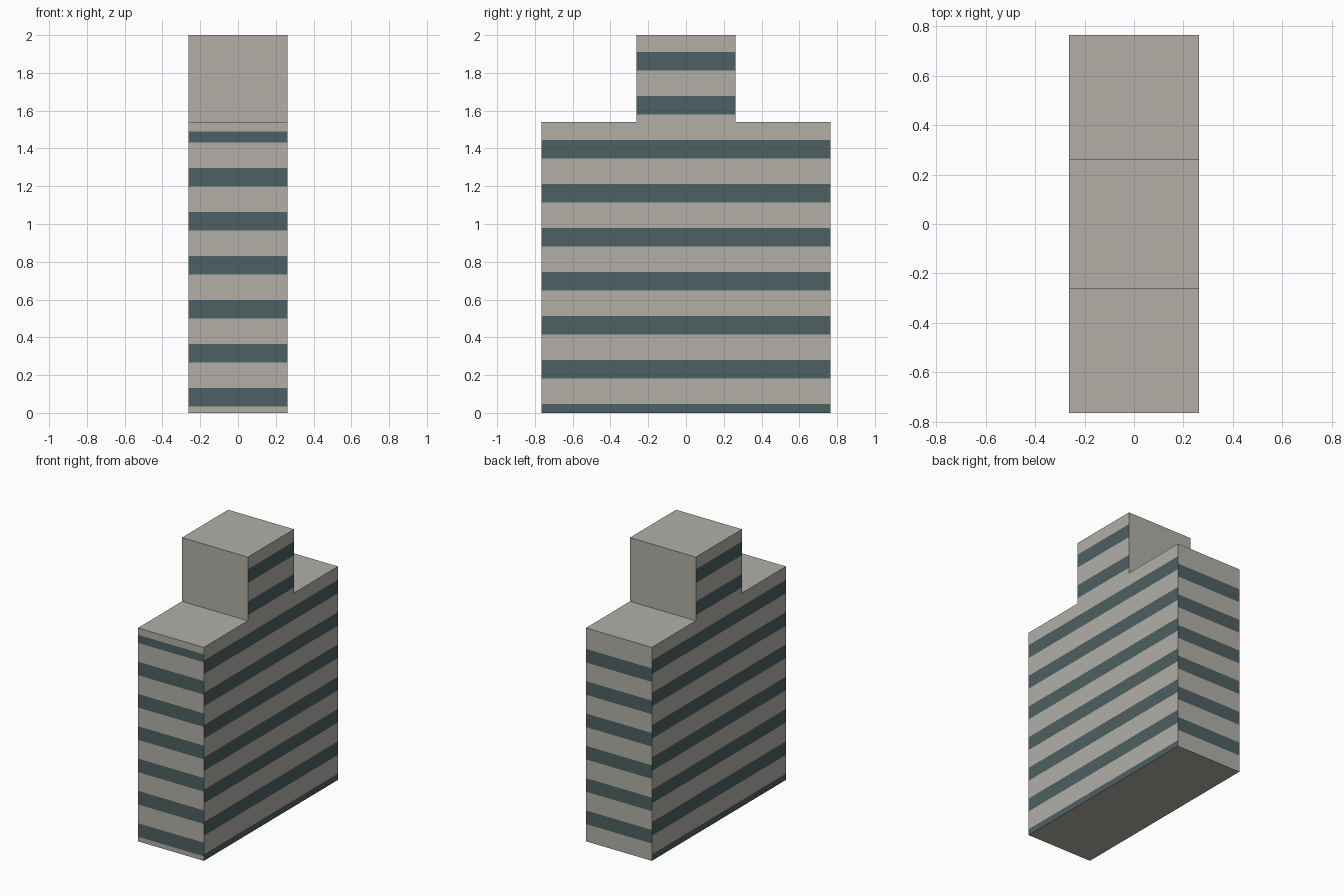
import bpy, bmesh
from mathutils import Vector

cube = bpy.data.objects.get("Cube")
if cube:
    bpy.data.objects.remove(cube, do_unlink=True)


def material(name, rgb):
    m = bpy.data.materials.new(name)
    m.use_nodes = True
    m.diffuse_color = (*rgb, 1)
    m.node_tree.nodes["Principled BSDF"].inputs["Base Color"].default_value = (*rgb, 1)
    return m


CONCRETE = material("pale concrete", (0.445, 0.43, 0.39))
GLASS = material("dark teal glass", (0.076, 0.117, 0.122))

HALF_X, HALF_Y, TOWER_Y = 0.263, 0.765, 0.263
ROOF, TOP = 1.54, 2.0
FLOOR_STEP, BAND = 0.2332, 0.098


def facing(bm, axis):
    return [f for f in bm.faces if f.normal.dot(axis) > 0.99]


def slice_faces(bm, faces, point, normal):
    geom = set(faces)
    for f in faces:
        geom.update(f.edges)
        geom.update(f.verts)
    bmesh.ops.bisect_plane(bm, geom=list(geom), dist=1e-5,
                           plane_co=point, plane_no=normal)


def window_bands(bm, axis, first, low, high):
    """Cut horizontal glass bands into one outer wall."""
    axis = Vector(axis)
    reach = HALF_X if axis.x else HALF_Y

    def wall():
        bm.normal_update()
        return [f for f in facing(bm, axis)
                if f.calc_center_median().dot(axis) > reach - 0.01]

    bands = [(first + i * FLOOR_STEP, first + i * FLOOR_STEP + BAND) for i in range(-1, 10)]
    # the front wall's uppermost band is shorter, below the parapet edge
    if axis.y:
        bands = [(a, min(b, 1.49)) for a, b in bands if a < 1.45]
    bands = [(max(a, low), min(b, high)) for a, b in bands if b > low and a < high]
    for z in (z for band in bands for z in band):
        if low < z < high:
            slice_faces(bm, wall(), (0, 0, z), (0, 0, 1))
    for f in wall():
        z = f.calc_center_median().z
        if any(a < z < b for a, b in bands):
            f.material_index = 1


def block(name, half_y, low, high, rim_x, rim_y, depth, core, walls):
    """Box with sunken roof and banded walls; core is the roof strip left solid."""
    bm = bmesh.new()
    bmesh.ops.create_cube(bm, size=1)
    for v in bm.verts:
        v.co = (v.co.x * 2 * HALF_X, v.co.y * 2 * half_y, low if v.co.z < 0 else high)
    bm.normal_update()
    # parapet and sunken roof
    up = Vector((0, 0, 1))
    cuts = [(s * rim_x, 0) for s in (-1, 1)] + [(0, s * rim_y) for s in (-1, 1)]
    if core:
        cuts += [(0, -core), (0, core)]
    for x, y in cuts:
        slice_faces(bm, facing(bm, up), (x, y, high), (1, 0, 0) if x else (0, 1, 0))
        bm.normal_update()
    sunken = []
    for f in facing(bm, up):
        c = f.calc_center_median()
        if abs(c.x) < rim_x and core <= abs(c.y) < rim_y:
            sunken.append(f)
    result = bmesh.ops.extrude_face_region(bm, geom=sunken)["geom"]
    bmesh.ops.translate(bm, vec=(0, 0, -depth),
                        verts=[g for g in result if isinstance(g, bmesh.types.BMVert)])
    bmesh.ops.recalc_face_normals(bm, faces=bm.faces)
    # walls with glass bands
    for axis, first in walls:
        window_bands(bm, axis, first, low, high)
    mesh = bpy.data.meshes.new(name)
    bm.to_mesh(mesh)
    bm.free()
    mesh.materials.append(CONCRETE)
    mesh.materials.append(GLASS)
    obj = bpy.data.objects.new(name, mesh)
    bpy.context.collection.objects.link(obj)
    return obj


SIDES = [((1, 0, 0), 0.181), ((-1, 0, 0), 0.181)]
ENDS = [((0, -1, 0), 0.033), ((0, 1, 0), 0.125)]

block("main_block", HALF_Y, 0, ROOF, 0.208, 0.70, 0.07, TOWER_Y, SIDES + ENDS)
block("roof_tower", TOWER_Y, ROOF, TOP, 0.177, 0.185, 0.08, 0, SIDES)
